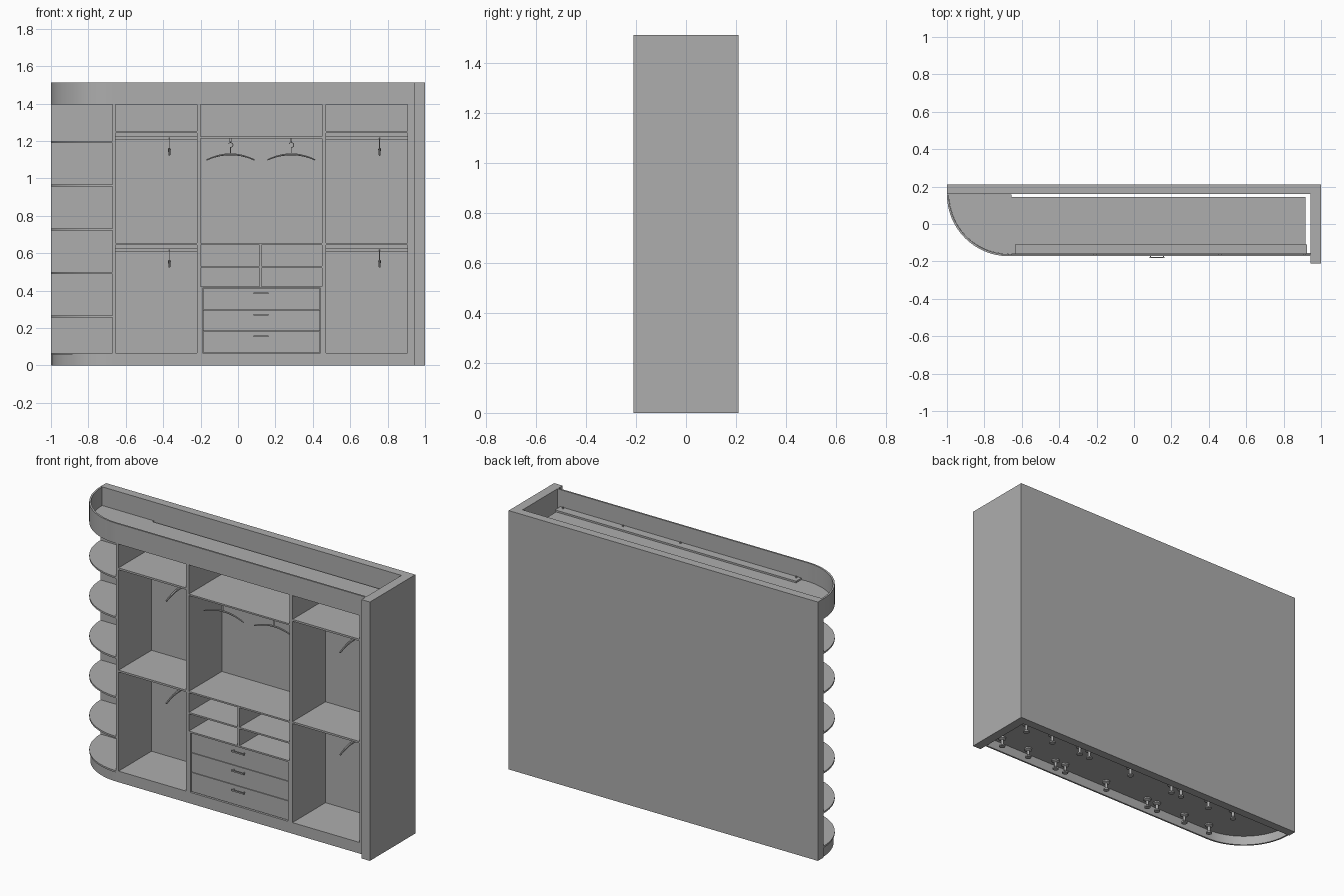
import bpy, bmesh, math
from mathutils import Vector

if "Cube" in bpy.data.objects:
    bpy.data.objects.remove(bpy.data.objects["Cube"])

grey = bpy.data.materials.new("matt_grey")
grey.use_nodes = True
colour = (0.42, 0.42, 0.42, 1)
grey.diffuse_color = colour
grey.node_tree.nodes["Principled BSDF"].inputs["Base Color"].default_value = colour


def add(name, bm):
    bmesh.ops.recalc_face_normals(bm, faces=bm.faces)
    mesh = bpy.data.meshes.new(name)
    bm.to_mesh(mesh)
    bm.free()
    mesh.materials.append(grey)
    ob = bpy.data.objects.new(name, mesh)
    bpy.context.collection.objects.link(ob)
    return ob


def smooth(ob):
    bpy.ops.object.select_all(action='DESELECT')
    ob.select_set(True)
    bpy.context.view_layer.objects.active = ob
    bpy.ops.object.shade_smooth_by_angle(angle=math.radians(35))


def box(name, x0, x1, y0, y1, z0, z1):
    bm = bmesh.new()
    bmesh.ops.create_cube(bm, size=1)
    for v in bm.verts:
        v.co = ((x0 + x1) / 2 + v.co.x * (x1 - x0),
                (y0 + y1) / 2 + v.co.y * (y1 - y0),
                (z0 + z1) / 2 + v.co.z * (z1 - z0))
    return add(name, bm)


def prism(name, outline, z0, z1):
    bm = bmesh.new()
    face = bm.faces.new([bm.verts.new((x, y, z0)) for x, y in outline])
    ext = bmesh.ops.extrude_face_region(bm, geom=[face])
    for v in ext["geom"]:
        if isinstance(v, bmesh.types.BMVert):
            v.co.z = z1
    ob = add(name, bm)
    smooth(ob)
    return ob


def tube(name, points, r, flat=1.0):
    cu = bpy.data.curves.new(name, 'CURVE')
    cu.dimensions = '3D'
    cu.bevel_depth = r
    cu.bevel_resolution = 2
    cu.use_fill_caps = True
    sp = cu.splines.new('POLY')
    sp.points.add(len(points) - 1)
    for i, (p, co) in enumerate(zip(sp.points, points)):
        p.co = (*co, 1)
        t = abs(2 * i / (len(points) - 1) - 1)
        p.radius = 1 + (flat - 1) * t
    cu.materials.append(grey)
    ob = bpy.data.objects.new(name, cu)
    bpy.context.collection.objects.link(ob)
    bpy.ops.object.select_all(action='DESELECT')
    ob.select_set(True)
    bpy.context.view_layer.objects.active = ob
    bpy.ops.object.convert(target='MESH')
    smooth(bpy.context.object)


# Quarter-round corner shared by the shelves, fascia and plinth
CX, CY = -0.67, 0.158


def quarter(r, n=24):
    return [(CX - r * math.cos(a), CY - r * math.sin(a))
            for a in (math.pi / 2 * i / n for i in range(n + 1))]


def band(name, r, thick, z0, z1, x_end):
    outer = quarter(r) + [(x_end, CY - r)]
    inner = quarter(r - thick) + [(x_end, CY - r + thick)]
    return prism(name, outer + inner[::-1], z0, z1)


# Walls around the wardrobe
box("back_wall", -1, 1, 0.16, 0.21, 0, 1.513)
box("side_wall", 0.945, 1, -0.21, 0.16, 0, 1.513)

# Fascia and plinth that wrap the rounded end
band("top_fascia", 0.33, 0.010, 1.395, 1.513, 0.945)
band("plinth", 0.324, 0.010, 0, 0.055, 0.945)

# Rounded open shelves
for i, z in enumerate((0.056, 0.257, 0.490, 0.722, 0.957, 1.190, 1.395)):
    prism("round_shelf_%d" % i, quarter(0.319 if i == 6 else 0.33) + [(CX, CY)], z, z + 0.010)

# Carcass panels
F, B = -0.168, 0.145
uprights = [(-0.67, -0.655), (-0.218, -0.200), (0.450, 0.470), (0.905, 0.917)]
for i, (a, b) in enumerate(uprights):
    box("upright_%d" % i, a, b, F, 0.158 if i == 0 else B, 0.056, 1.405)
box("carcass_back", -0.655, 0.905, 0.137, B, 0.056, 1.405)
box("carcass_floor", -0.67, 0.917, F, B, 0.056, 0.066)
box("carcass_top", -0.67, 0.917, F + 0.008, B, 1.395, 1.405)
box("side_filler", 0.917, 0.945, F, F + 0.012, 0.056, 1.395)

# Strip with fixings lying behind the fascia
box("top_strip", -0.635, 0.925, -0.160, -0.110, 1.405, 1.415)
for x in (-0.61, 0.14, 0.51, 0.90):
    box("strip_fixing", x - 0.004, x + 0.004, -0.152, -0.144, 1.415, 1.422)


# Hangers: bowed arm, hook and neck
def hanger(x, y, z, along_x):
    ux = Vector((1, 0, 0)) if along_x else Vector((0, 1, 0))
    base = Vector((x, y, z))
    arm = []
    for i in range(17):
        t = i / 8 - 1
        arm.append(base + ux * 0.128 * t - Vector((0, 0, 0.030 * t * t)))
    tube("hanger_arm", arm, 0.008 if not along_x else 0.0055, 0.6)
    hook = [base, base + Vector((0, 0, 0.035))]
    for i in range(9):
        a = math.radians(-90 + 30 * i)
        hook.append(base + ux * 0.013 * math.cos(a) + Vector((0, 0, 0.050 + 0.013 * math.sin(a))))
    tube("hanger_hook", hook, 0.002)


# Side bays: upper and lower shelf, each with a rail and hanger
for name, a, b, hx in (("right_bay", -0.655, -0.218, -0.367), ("left_bay", 0.470, 0.905, 0.757)):
    for z in (0.645, 1.243):
        box(name + "_shelf", a, b, F, 0.137, z, z + 0.011)
        box(name + "_rail", a, b, -0.016, -0.004, z - 0.036, z - 0.018)
        hanger(hx, -0.01, z - 0.088, False)

# Middle bay: shelves, divider and pull-out rails
A, C = -0.200, 0.450
for z in (0.413, 0.522, 0.645, 1.214):
    box("middle_shelf", A, C, F, 0.137, z, z + 0.009)
box("middle_divider", 0.116, 0.126, F, 0.137, 0.42, 0.65)
for x in (-0.04, 0.285):
    box("pull_out_rail", x - 0.005, x + 0.005, -0.13, 0.06, 1.196, 1.214)
    hanger(x, -0.075, 1.129, True)

# Drawers with bar handles
for side in (A, C - 0.010):
    box("drawer_frame_side", side, side + 0.010, F, 0.137, 0.066, 0.413)
for i in range(3):
    z = 0.070 + i * 0.1145
    box("drawer_front", A + 0.012, C - 0.012, F + 0.006, F + 0.016, z, z + 0.1115)
    box("drawer_body", A + 0.020, C - 0.020, F + 0.016, 0.12, z + 0.012, z + 0.095)
    hz = 0.157 + i * 0.114
    box("drawer_handle", 0.082, 0.164, F - 0.014, F - 0.008, hz - 0.004, hz + 0.004)
    for x in (0.086, 0.154):
        box("handle_post", x, x + 0.006, F - 0.008, F + 0.006, hz - 0.003, hz + 0.003)

# Adjustable feet: base disc, stem and mounting flange
for x in (0.87, 0.68, 0.48, 0.41, 0.11, -0.19, -0.26, -0.46, -0.64):
    for y in (-0.11, 0.10):
        bm = bmesh.new()
        rings = []
        for r, z in ((0.017, 0), (0.017, 0.008), (0.008, 0.014), (0.008, 0.042),
                     (0.022, 0.048), (0.022, 0.056)):
            rings.append([bm.verts.new((x + r * math.cos(k * math.pi / 8),
                                        y + r * math.sin(k * math.pi / 8), z)) for k in range(16)])
        for lo, hi in zip(rings, rings[1:]):
            for k in range(16):
                bm.faces.new((lo[k], lo[(k + 1) % 16], hi[(k + 1) % 16], hi[k]))
        bm.faces.new(rings[0])
        bm.faces.new(rings[-1])
        smooth(add("foot", bm))
